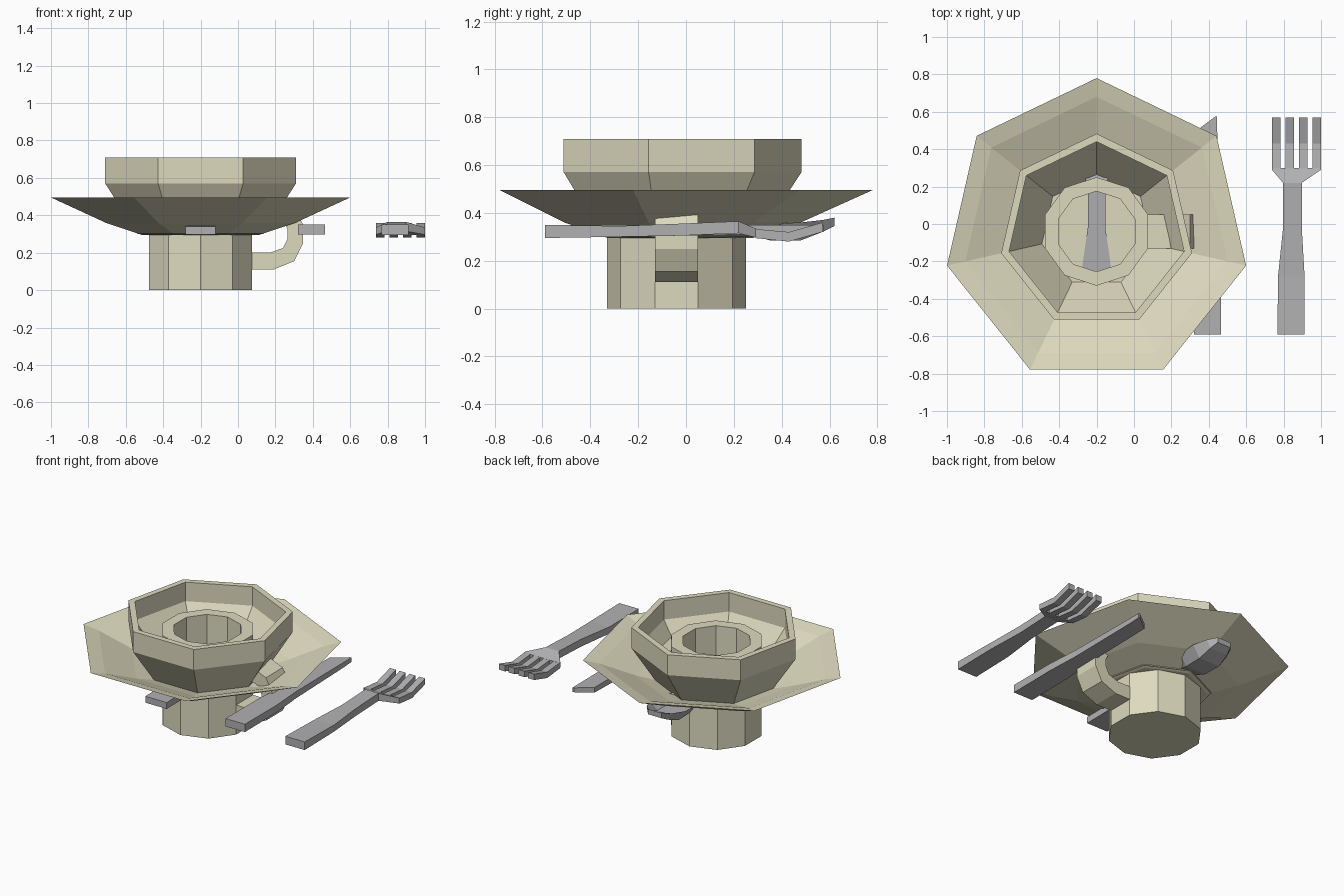
import bpy, bmesh, math

if "Cube" in bpy.data.objects:
    bpy.data.objects.remove(bpy.data.objects["Cube"])

CX, CY = -0.20, -0.04   # shared axis of the stacked crockery


def material(name, rgb):
    m = bpy.data.materials.new(name)
    m.diffuse_color = (*rgb, 1)
    m.use_nodes = True
    m.node_tree.nodes["Principled BSDF"].inputs["Base Color"].default_value = m.diffuse_color
    return m


CERAMIC = material("ceramic", (0.73, 0.70, 0.52))
METAL = material("metal", (0.44, 0.44, 0.45))


def finish(name, bm, mat):
    bmesh.ops.recalc_face_normals(bm, faces=bm.faces)
    me = bpy.data.meshes.new(name)
    bm.to_mesh(me)
    bm.free()
    me.materials.append(mat)
    ob = bpy.data.objects.new(name, me)
    bpy.context.collection.objects.link(ob)
    return ob


def lathe(bm, profile, n):
    """Closed solid from (radius, z) points; ends become flat caps."""
    rings = []
    for r, z in profile:
        rings.append([bm.verts.new((CX + r * math.cos(math.pi / 2 + math.tau * i / n),
                                    CY + r * math.sin(math.pi / 2 + math.tau * i / n), z))
                      for i in range(n)])
    for a, b in zip(rings, rings[1:]):
        for i in range(n):
            j = (i + 1) % n
            bm.faces.new((a[i], a[j], b[j], b[i]))
    bm.faces.new(rings[0])
    bm.faces.new(rings[-1])


def loft(bm, stations):
    """Bar along y. Station: y, x left, x right, z top, z bottom, bottom scale, top dip."""
    rings = []
    for y, x0, x1, zt, zb, *extra in stations:
        scale, dip = extra or (1, 0)
        c, h = (x0 + x1) / 2, (x1 - x0) / 2
        pts = [(x0, zt), (c - h * 0.6, zt - dip), (c + h * 0.6, zt - dip), (x1, zt),
               (c + h * scale, zb), (c - h * scale, zb)]
        rings.append([bm.verts.new((x, y, z)) for x, z in pts])
    for a, b in zip(rings, rings[1:]):
        for i in range(6):
            j = (i + 1) % 6
            bm.faces.new((a[i], a[j], b[j], b[i]))
    bm.faces.new(rings[0])
    bm.faces.new(rings[-1])


# Plate: shallow seven-sided dish
bm = bmesh.new()
lathe(bm, [(0.32, 0.295), (0.52, 0.36), (0.82, 0.495), (0.72, 0.47),
           (0.50, 0.385), (0.32, 0.33)], 7)
finish("plate", bm, CERAMIC)

# Bowl: upright rim over a tapering base
bm = bmesh.new()
lathe(bm, [(0.345, 0.30), (0.523, 0.57), (0.523, 0.708), (0.48, 0.708),
           (0.48, 0.58), (0.30, 0.345)], 7)
finish("bowl", bm, CERAMIC)

# Mug: ten-sided cup with an angular handle
bm = bmesh.new()
lathe(bm, [(0.29, 0), (0.29, 0.605), (0.215, 0.605), (0.215, 0.06)], 10)
outer = [(0.065, 0.11), (0.19, 0.11), (0.30, 0.155), (0.348, 0.25)]
inner = [(0.065, 0.20), (0.17, 0.20), (0.24, 0.225), (0.265, 0.275)]
outer += [(x, 0.60 - z) for x, z in reversed(outer)]
inner += [(x, 0.60 - z) for x, z in reversed(inner)]
rings = []
for (ox, oz), (ix, iz) in zip(outer, inner):
    rings.append([bm.verts.new(p) for p in ((ox, CY - 0.09, oz), (ox, CY + 0.09, oz),
                                            (ix, CY + 0.09, iz), (ix, CY - 0.09, iz))])
for a, b in zip(rings, rings[1:]):
    for i in range(4):
        j = (i + 1) % 4
        bm.faces.new((a[i], a[j], b[j], b[i]))
bm.faces.new(rings[0])
bm.faces.new(rings[-1])
finish("mug", bm, CERAMIC)

# Knife: flat handle and blade with a slanted tip
bm = bmesh.new()
loft(bm, [(-0.59, 0.32, 0.465, 0.35, 0.297), (-0.25, 0.32, 0.465, 0.35, 0.30),
          (-0.02, 0.335, 0.45, 0.35, 0.305), (0.50, 0.335, 0.445, 0.35, 0.315),
          (0.575, 0.435, 0.445, 0.35, 0.32)])
finish("knife", bm, METAL)

# Fork: handle, flared head and four tines
bm = bmesh.new()
loft(bm, [(-0.59, 0.767, 0.912, 0.35, 0.295), (-0.28, 0.77, 0.912, 0.345, 0.30),
          (-0.02, 0.797, 0.897, 0.355, 0.305), (0.22, 0.797, 0.897, 0.365, 0.315),
          (0.29, 0.737, 1.0, 0.335, 0.297), (0.30, 0.737, 1.0, 0.332, 0.294)])
for i in range(4):
    x = 0.737 + i * 0.0727
    loft(bm, [(0.295, x, x + 0.045, 0.332, 0.294), (0.43, x, x + 0.045, 0.32, 0.28),
              (0.57, x, x + 0.045, 0.36, 0.32)])
finish("fork", bm, METAL)

# Spoon: handle flowing into a hollowed cup
bm = bmesh.new()
loft(bm, [(-0.59, -0.28, -0.12, 0.34, 0.297), (-0.25, -0.28, -0.12, 0.345, 0.30),
          (-0.02, -0.247, -0.153, 0.355, 0.305), (0.20, -0.247, -0.153, 0.365, 0.315),
          (0.27, -0.27, -0.13, 0.36, 0.31, 0.8, 0.01),
          (0.35, -0.325, -0.075, 0.355, 0.285, 0.6, 0.045),
          (0.48, -0.33, -0.07, 0.36, 0.285, 0.6, 0.05),
          (0.57, -0.295, -0.105, 0.37, 0.32, 0.7, 0.025),
          (0.62, -0.25, -0.15, 0.38, 0.345)])
finish("spoon", bm, METAL)
